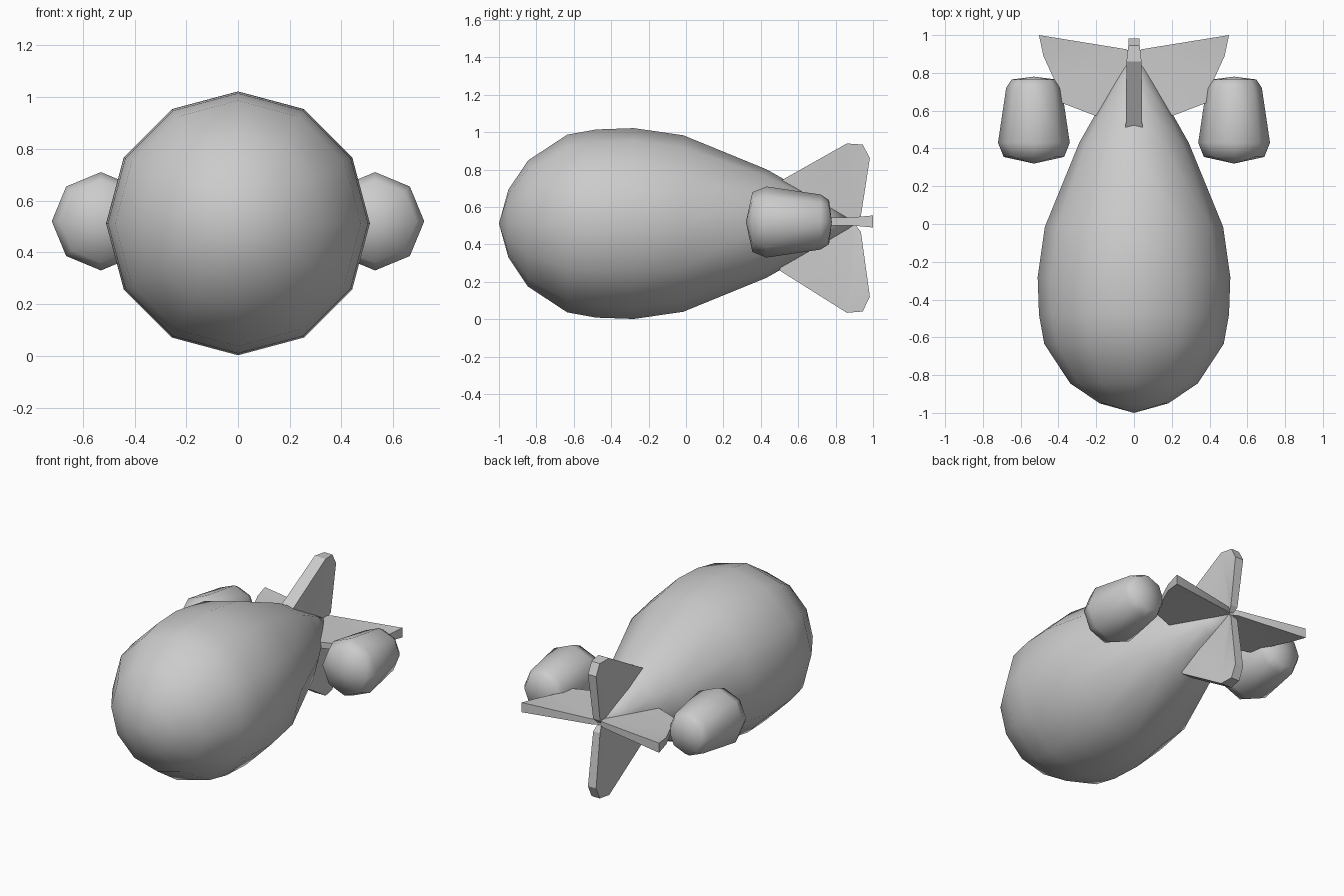
import bpy, bmesh
from math import sin, cos, pi, radians

if "Cube" in bpy.data.objects:
    bpy.data.objects.remove(bpy.data.objects["Cube"])


def finish(name, bm, angle):
    bmesh.ops.recalc_face_normals(bm, faces=bm.faces)
    me = bpy.data.meshes.new(name)
    bm.to_mesh(me)
    bm.free()
    me.shade_smooth()
    me.set_sharp_from_angle(angle=radians(angle))
    ob = bpy.data.objects.new(name, me)
    bpy.context.collection.objects.link(ob)
    return ob


def lathe(name, profile, sides, cx, cz):
    """Revolve (y, radius) points about a y-parallel axis; the ends are poles."""
    bm = bmesh.new()
    rings = []
    for y, r in profile:
        if r == 0:
            rings.append([bm.verts.new((cx, y, cz))] * sides)
        else:
            rings.append([bm.verts.new((cx + r * cos(2 * pi * i / sides), y,
                                        cz + r * sin(2 * pi * i / sides)))
                          for i in range(sides)])
    for a, b in zip(rings, rings[1:]):
        for i in range(sides):
            j = (i + 1) % sides
            bm.faces.new(list(dict.fromkeys((a[i], a[j], b[j], b[i]))))
    return finish(name, bm, 75)


def fin(name, outline, place):
    """Slab from (y, span, half thickness) points, mapped to space by place()."""
    bm = bmesh.new()
    a = [bm.verts.new(place(y, s, t)) for y, s, t in outline]
    b = [bm.verts.new(place(y, s, -t)) for y, s, t in outline]
    bm.faces.new(a)
    bm.faces.new(b[::-1])
    for i in range(len(a)):
        j = (i + 1) % len(a)
        bm.faces.new((a[j], a[i], b[i], b[j]))
    bmesh.ops.triangulate(bm, faces=[f for f in bm.faces if len(f.verts) > 4])
    return finish(name, bm, 30)


CZ = 0.512

# Teardrop hull
lathe("hull", [(-1, 0), (-0.95, 0.18), (-0.845, 0.337), (-0.635, 0.475),
               (-0.48, 0.503), (-0.28, 0.51), (-0.015, 0.472), (0.43, 0.29),
               (0.58, 0.205), (0.75, 0.105), (0.92, 0)], 12, 0, CZ)

# Upper and lower tail fins
vertical = [(0.5, 0.225, 0.044), (0.86, 0.428, 0.04), (0.945, 0.422, 0.03),
            (0.983, 0.35, 0.03), (0.935, 0.04, 0.025), (0.9, 0, 0.012),
            (0.55, 0, 0.04)]
for name, s in (("upper_fin", 1), ("lower_fin", -1)):
    fin(name, vertical, lambda y, h, t: (t, y, CZ + s * (h if s > 0 else h * 1.115)))

# Side tail fins and engine pods
horizontal = [(0.56, 0.1, 0.02), (0.575, 0.21, 0.02), (0.64, 0.38, 0.02),
              (0.77, 0.425, 0.02), (0.89, 0.48, 0.022), (1.0, 0.503, 0.032),
              (0.925, 0.04, 0.018), (0.9, 0, 0.015)]
pod = [(0.32, 0), (0.355, 0.16), (0.43, 0.19), (0.72, 0.147),
       (0.765, 0.118), (0.78, 0)]
for side, s in (("right", 1), ("left", -1)):
    fin(side + "_tail_fin", horizontal, lambda y, x, t: (s * x, y, 0.523 + t))
    lathe(side + "_engine_pod", pod, 8, s * 0.53, 0.52)
